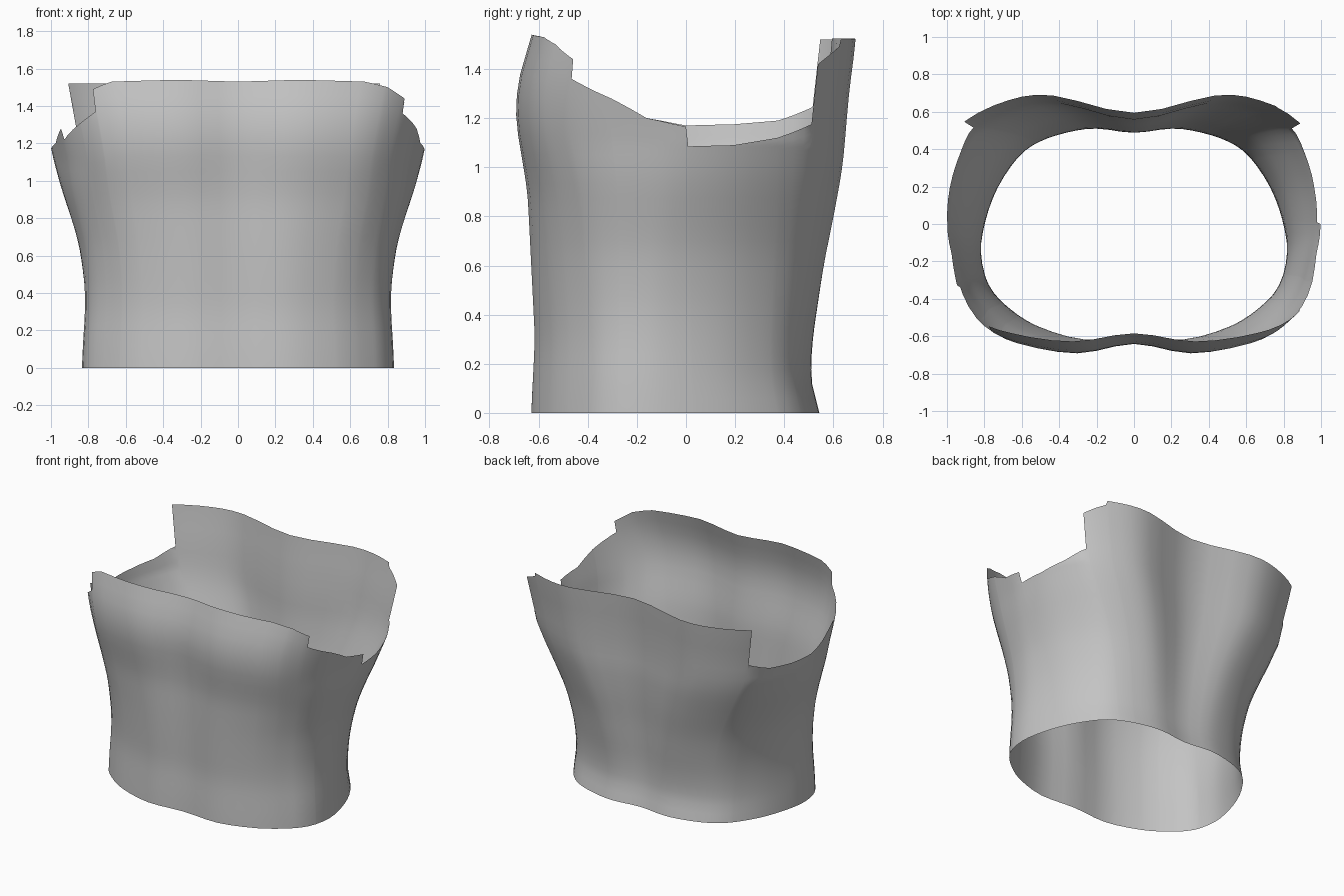
import bpy
import bmesh

cube = bpy.data.objects.get("Cube")
if cube:
    bpy.data.objects.remove(cube, do_unlink=True)

# Half cross-sections (x, y) from front centre round the side to back centre
WAIST = [(0, -.605), (.27, -.62), (.51, -.55), (.67, -.45), (.78, -.33),
         (.82, -.16), (.79, .02), (.72, .2), (.61, .36), (.5, .44),
         (.35, .49), (.2, .51), (0, .49)]
CHEST = [(0, -.64), (.3, -.69), (.6, -.64), (.77, -.55), (.9, -.38),
         (.97, -.16), (1, 0), (.985, .2), (.92, .4), (.83, .535),
         (.62, .64), (.4, .665), (0, .575)]
LAST = len(WAIST) - 1

# Envelope by height: half width, front depth, back depth
WIDTH = [(0, .835), (.3, .82), (.45, .825), (.65, .855), (.8, .9),
         (.95, .95), (1.18, 1), (1.53, 1.09)]
FRONT = [(0, .63), (.3, .615), (.6, .63), (.9, .645), (1.2, .695),
         (1.35, .685), (1.5, .64), (1.54, .62)]
BACK = [(0, .55), (.07, .52), (.15, .507), (.3, .515), (.6, .56),
        (.8, .6), (1, .635), (1.3, .66), (1.53, .69)]

# Torn upper edge: (position along the half section, height)
LEFT_EDGE = [(0, 1.53), (1, 1.54), (2.1, 1.53), (2.8, 1.5), (3.45, 1.44),
             (3.5, 1.36), (4.35, 1.28), (5, 1.2), (6, 1.165), (6.05, 1.085),
             (7, 1.09), (7.9, 1.12), (8.9, 1.175), (8.95, 1.42),
             (9.6, 1.49), (9.65, 1.52), (LAST, 1.525)]
RIGHT_EDGE = [(0, 1.53), (1, 1.54), (2.1, 1.53), (2.65, 1.49), (2.7, 1.37),
              (3.3, 1.31), (4.2, 1.22), (4.25, 1.28), (5, 1.2), (6, 1.17),
              (7, 1.175), (7.9, 1.19), (8.9, 1.245), (8.95, 1.52),
              (LAST, 1.525)]


def lerp(table, t):
    """Linear lookup in a list of (position, value) pairs."""
    for (a, va), (b, vb) in zip(table, table[1:]):
        if t <= b:
            return va + (vb - va) * max(0, t - a) / (b - a)
    return table[-1][1]


def ease(table, t):
    """Lookup averaged over a short span, to round off the corners."""
    return sum(lerp(table, t + k * .02) for k in range(-3, 4)) / 7


def section_point(section, i):
    """Section point, mirrored past either centre line."""
    if i < 0 or i > LAST:
        x, y = section[-i if i < 0 else 2 * LAST - i]
        return -x, y
    return section[i]


def spline(section, t):
    """Smooth curve through the section points."""
    i = min(int(t), LAST - 1)
    f = t - i
    p = [section_point(section, i + k) for k in (-1, 0, 1, 2)]
    return [b + f / 2 * (c - a + f * (2 * a - 5 * b + 4 * c - d
            + f * (3 * (b - c) + d - a))) for a, b, c, d in zip(*p)]


def surface(t, z, side):
    """Point on the torso wall at section position t and height z."""
    blend = min(1, max(0, (z - .15) / .95))
    blend = blend * (.6 + .4 * blend)
    shapes = []
    for section, half, front, back, mid in ((WAIST, .82, .62, .51, -.16),
                                            (CHEST, 1, .69, .665, 0)):
        x, y = spline(section, t)
        v = (y - mid) / (back - mid if y > mid else front + mid)
        shapes.append((x / half, v, mid))
    u, v, mid = [a + (b - a) * blend for a, b in zip(*shapes)]
    reach = ease(BACK, z) - mid if v > 0 else ease(FRONT, z) + mid
    return side * u * ease(WIDTH, z), mid + v * reach, z


def build_half(bm, edge, side):
    """Wall of one side, as columns of points joined by quads."""
    stops = {round(i / 3, 2) for i in range(3 * LAST + 1)}
    stops = sorted(stops | {t for t, _ in edge})
    columns = []
    for t in stops:
        top = lerp(edge, t)
        heights = [1.05 * k / 18 for k in range(19)]
        heights += [1.05 + (top - 1.05) * k / 6 for k in range(1, 7)]
        columns.append([bm.verts.new(surface(t, z, side)) for z in heights])
    for a, b in zip(columns, columns[1:]):
        for k in range(len(a) - 1):
            quad = [a[k], b[k], b[k + 1], a[k + 1]]
            bm.faces.new(quad if side > 0 else quad[::-1])


# Open torso shell
bm = bmesh.new()
build_half(bm, LEFT_EDGE, 1)
build_half(bm, RIGHT_EDGE, -1)
bmesh.ops.remove_doubles(bm, verts=bm.verts, dist=.0005)
for face in bm.faces:
    face.smooth = True
mesh = bpy.data.meshes.new("torso_shell")
bm.to_mesh(mesh)
bm.free()
torso = bpy.data.objects.new("torso_shell", mesh)
bpy.context.collection.objects.link(torso)

# Plain grey
grey = bpy.data.materials.new("plain_grey")
grey.use_nodes = True
colour = (.55, .55, .55, 1)
grey.diffuse_color = colour
grey.node_tree.nodes["Principled BSDF"].inputs["Base Color"].default_value = colour
mesh.materials.append(grey)
